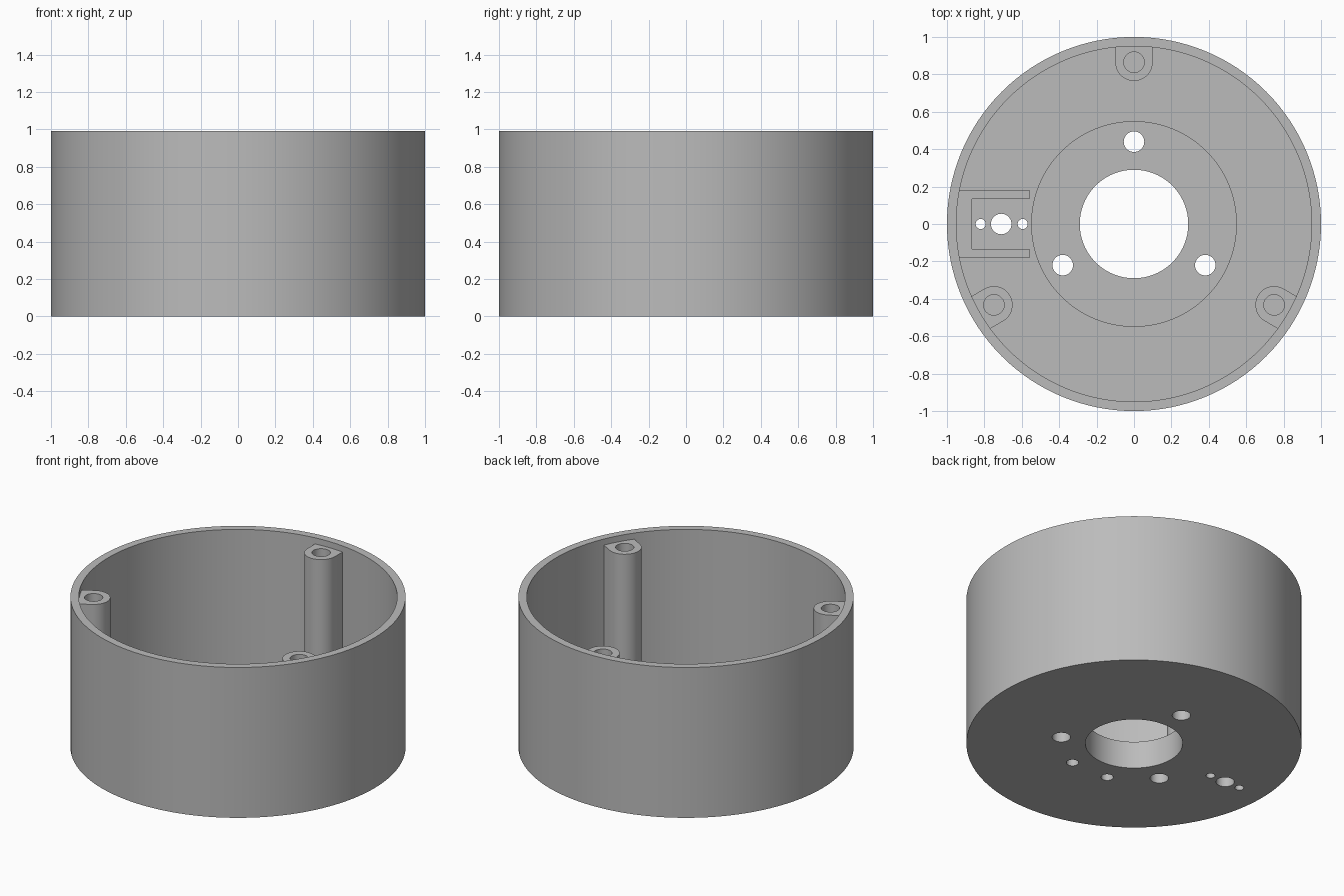
import bpy, bmesh
from math import sin, cos, pi, radians
from mathutils import Matrix

if "Cube" in bpy.data.objects:
    bpy.data.objects.remove(bpy.data.objects["Cube"])

HEIGHT, WALL_R, FLOOR, BOSS_TOP, POST_TOP = 0.99, 0.95, 0.07, 0.18, 0.95

grey = bpy.data.materials.new("plain grey")
grey.use_nodes = True
colour = (0.5, 0.5, 0.5, 1)
grey.diffuse_color = colour
grey.node_tree.nodes["Principled BSDF"].inputs["Base Color"].default_value = colour


def finish(name, bm):
    bmesh.ops.recalc_face_normals(bm, faces=bm.faces)
    mesh = bpy.data.meshes.new(name)
    bm.to_mesh(mesh)
    bm.free()
    mesh.materials.append(grey)
    obj = bpy.data.objects.new(name, mesh)
    bpy.context.collection.objects.link(obj)
    return obj


def activate(obj):
    bpy.ops.object.select_all(action='DESELECT')
    obj.select_set(True)
    bpy.context.view_layer.objects.active = obj


def smooth(obj):
    activate(obj)
    bpy.ops.object.shade_smooth_by_angle(angle=radians(30))


def lathe(name, profile, steps=128):
    """Turn a closed (radius, z) outline around the z axis."""
    bm = bmesh.new()
    rings = [[bm.verts.new((r * cos(2 * pi * i / steps), r * sin(2 * pi * i / steps), z))
              for r, z in profile] for i in range(steps)]
    n = len(profile)
    for i in range(steps):
        a, b = rings[i], rings[(i + 1) % steps]
        for j in range(n):
            k = (j + 1) % n
            bm.faces.new((a[j], b[j], b[k], a[k]))
    return finish(name, bm)


def prism(name, outline, z0, z1):
    """Extrude a flat outline from z0 up to z1."""
    bm = bmesh.new()
    base = bm.faces.new([bm.verts.new((x, y, z0)) for x, y in outline])
    top = bmesh.ops.extrude_face_region(bm, geom=[base])["geom"]
    bmesh.ops.translate(bm, vec=(0, 0, z1 - z0),
                        verts=[v for v in top if isinstance(v, bmesh.types.BMVert)])
    return finish(name, bm)


def drill(obj, holes):
    """Cut round holes, each given as (x, y, radius, z0, z1)."""
    bm = bmesh.new()
    for x, y, r, z0, z1 in holes:
        bmesh.ops.create_cone(bm, cap_ends=True, segments=32, radius1=r, radius2=r,
                              depth=z1 - z0, matrix=Matrix.Translation((x, y, (z0 + z1) / 2)))
    cutter = finish("hole_cutter", bm)
    cutter.hide_render = True
    mod = obj.modifiers.new("holes", 'BOOLEAN')
    mod.operation, mod.solver, mod.object = 'DIFFERENCE', 'EXACT', cutter
    activate(obj)
    bpy.ops.object.modifier_apply(modifier=mod.name)
    bpy.data.objects.remove(cutter)


# Round housing: wall, floor and raised ring around the central opening
housing = lathe("housing", [(0.29, 0), (1, 0), (1, HEIGHT), (WALL_R, HEIGHT), (WALL_R, FLOOR),
                            (0.55, FLOOR), (0.55, BOSS_TOP), (0.29, BOSS_TOP)])
angles = [radians(a) for a in (90, 210, 330)]
# Three mounting holes, three connector holes, two blind holes underneath
holes = [(0.44 * cos(a), 0.44 * sin(a), 0.055, -0.1, 0.3) for a in angles]
holes += [(x, 0, r, -0.1, 0.3) for x, r in ((-0.82, 0.027), (-0.71, 0.055), (-0.595, 0.027))]
holes += [(side * 0.135, -0.41, 0.037, -0.1, 0.13) for side in (-1, 1)]
drill(housing, holes)
smooth(housing)

# Screw posts merging into the wall, each with a blind screw hole
post_outline = [(0.965, -0.1), (0.965, 0.1)]
post_outline += [(0.865 - 0.1 * sin(pi * i / 24), 0.1 * cos(pi * i / 24)) for i in range(25)]
for name, a in zip(("back_post", "right_post", "left_post"), angles):
    post = prism(name, post_outline, FLOOR - 0.02, POST_TOP)
    drill(post, [(0.865, 0, 0.055, 0.6, 1.1)])
    post.data.transform(Matrix.Rotation(a, 4, 'Z'))
    smooth(post)

# U-shaped holder on the floor beside the wall
u_outline = [(-0.56, 0.135), (-0.56, 0.183), (-0.955, 0.183),
             (-0.955, -0.183), (-0.56, -0.183), (-0.56, -0.135),
             (-0.865, -0.135), (-0.865, 0.135)]
prism("connector_holder", u_outline, FLOOR - 0.02, 0.25)
